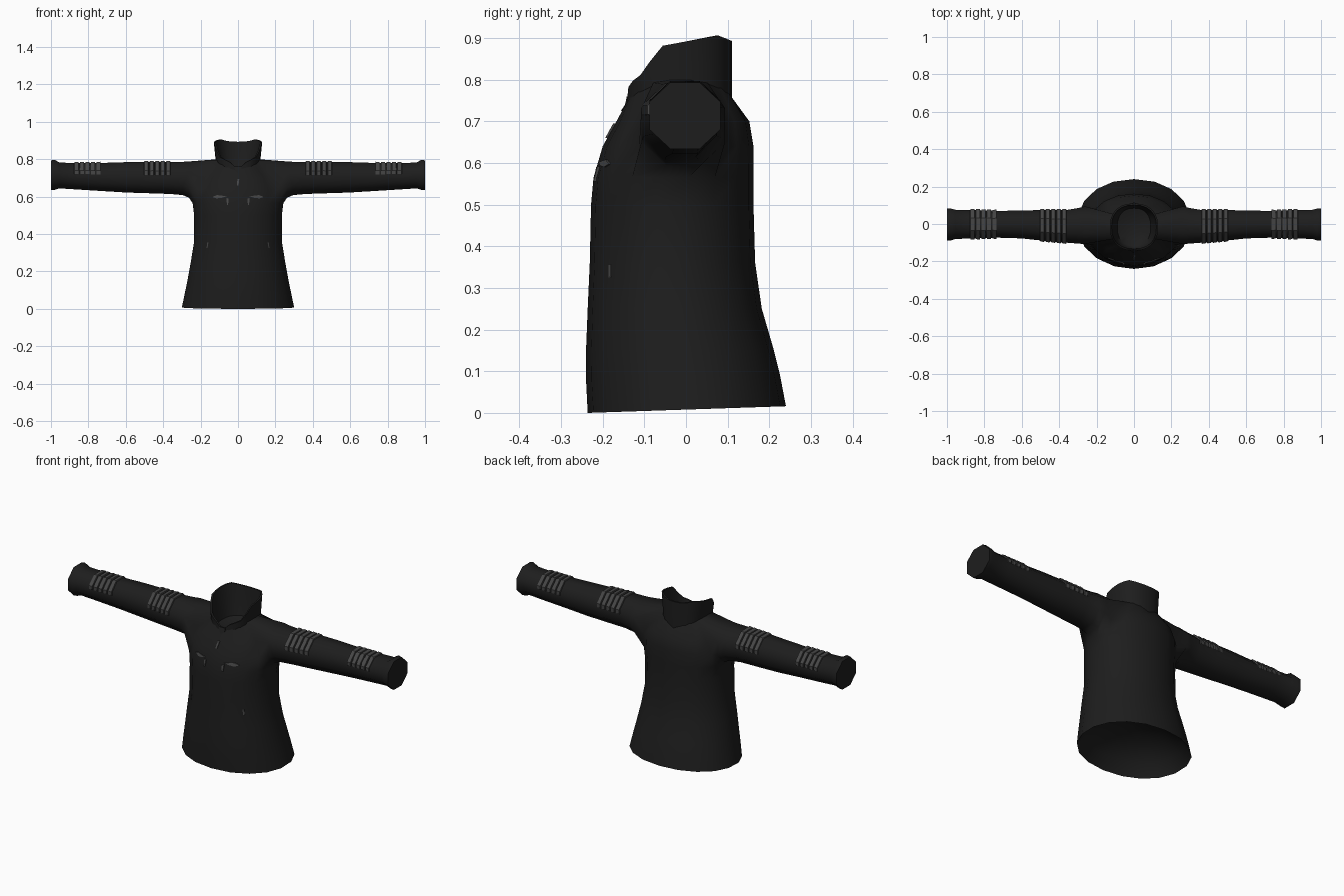
import bpy, bmesh, math
from math import sin, cos, pi

if "Cube" in bpy.data.objects:
    bpy.data.objects.remove(bpy.data.objects["Cube"])


def material(name, v):
    m = bpy.data.materials.new(name)
    m.diffuse_color = (v, v, v, 1)
    m.use_nodes = True
    m.node_tree.nodes["Principled BSDF"].inputs["Base Color"].default_value = m.diffuse_color
    return m


CLOTH = material("black cloth", 0.0125)
GREY = material("grey rubber", 0.06)


def lerp(table, t):
    """Interpolate rows of (key, values...) at key t."""
    if t <= table[0][0]:
        return table[0][1:]
    for a, b in zip(table, table[1:]):
        if t <= b[0]:
            f = (t - a[0]) / (b[0] - a[0])
            return tuple(p + (q - p) * f for p, q in zip(a[1:], b[1:]))
    return table[-1][1:]


def finish(name, bm, mat, angle=50, mirror=False):
    bmesh.ops.recalc_face_normals(bm, faces=bm.faces)
    me = bpy.data.meshes.new(name)
    bm.to_mesh(me)
    bm.free()
    me.materials.append(mat)
    ob = bpy.data.objects.new(name, me)
    bpy.context.collection.objects.link(ob)
    if mirror:
        ob.modifiers.new("mirror", 'MIRROR')
    bpy.ops.object.select_all(action='DESELECT')
    ob.select_set(True)
    bpy.context.view_layer.objects.active = ob
    bpy.ops.object.shade_smooth_by_angle(angle=math.radians(angle))
    return ob


def add_rings(bm, rings, closed=True, skip=lambda row, col: False):
    """Join successive rings of points with quads."""
    vs = [[bm.verts.new(p) for p in r] for r in rings]
    n = len(rings[0])
    for row, (a, b) in enumerate(zip(vs, vs[1:])):
        for i in range(n if closed else n - 1):
            if not skip(row, i):
                j = (i + 1) % n
                bm.faces.new((a[i], a[j], b[j], b[i]))
    return vs


def loft(name, rings, mat, cap_start=False, cap_end=False, closed=True, **kw):
    bm = bmesh.new()
    vs = add_rings(bm, rings, closed)
    if cap_start:
        bm.faces.new(vs[0])
    if cap_end:
        bm.faces.new(vs[-1])
    return finish(name, bm, mat, **kw)


def power(v, e):
    return math.copysign(abs(v) ** e, v)


def oval(hw, yf, yb, n=18, e=0.95, shift=.5):
    """Horizontal rounded outline, from front limit yf to back limit yb."""
    c, h = (yf + yb) / 2, (yb - yf) / 2
    angles = [2 * pi * (i + shift) / n for i in range(n)]
    return [(hw * power(cos(a), e), c + h * power(sin(a), e)) for a in angles]


# Torso: height, half width, front, back
TORSO = [(0, .304, -.236, .240), (.08, .288, -.24, .226), (.15, .274, -.24, .21),
         (.25, .256, -.236, .182), (.36, .238, -.231, .166), (.50, .238, -.228, .162),
         (.565, .246, -.222, .162), (.64, .244, -.20, .162), (.70, .21, -.167, .152),
         (.745, .119, -.139, .112)]
# Sleeves: distance out, front, back, bottom, top
SLEEVE = [(.262, -.107, .094, .594, .788), (.295, -.105, .086, .608, .786),
          (.36, -.10, .075, .614, .785), (.48, -.09, .075, .618, .785),
          (.60, -.077, .072, .622, .784), (.73, -.073, .07, .63, .78), (.86, -.077, .075, .638, .779),
          (.955, -.08, .076, .644, .782), (.98, -.088, .083, .636, .797), (1.0, -.088, .083, .634, .793)]


def section(x, grow=0):
    """Octagonal sleeve cross-section."""
    yf, yb, zb, zt = lerp(SLEEVE, x)
    r = cos(pi / 8)
    hy, hz = (yb - yf) / 2 / r + grow, (zt - zb) / 2 / r + grow
    return [(x, (yf + yb) / 2 + hy * cos(pi / 8 + i * pi / 4),
             (zb + zt) / 2 + hz * sin(pi / 8 + i * pi / 4)) for i in range(8)]


# Jacket body: hollow hem, torso with armholes, sleeves joined to them
rings = [[(x * s, y * s, z) for x, y in oval(.304, -.236, .240)]
         for z, s in ((.15, .04), (.13, .5), (.07, .86))]
for z, *row in TORSO[:-1]:
    tilt = max(0, 1 - z / .2) * .016
    rings.append([(x, y, z + tilt * (y + .236) / .476) for x, y in oval(*row)])
z, *row = TORSO[-1]
rings.append([(x, y, z + .055 * abs(x) / row[0]) for x, y in oval(*row)])

bm = bmesh.new()
FIRST = len(rings) - 4
HOLE = (16, 17, 0, 7, 8, 9)
body = add_rings(bm, rings, skip=lambda r, c: r >= FIRST and c in HOLE)
bm.faces.new(body[0])
for side, cols in ((1, (1, 0, 17, 16)), (-1, (7, 8, 9, 10))):
    arm = add_rings(bm, [[(side * x, y, z) for x, y, z in section(r[0])] for r in SLEEVE])
    bm.faces.new(arm[-1])
    o = arm[0]
    low, mid1, mid2, top = [[ring[c] for c in cols] for ring in body[FIRST:]]
    for k in range(3):
        bm.faces.new((o[k], o[k + 1], top[k + 1], top[k]))
        bm.faces.new((o[7 - k], o[6 - k], low[k + 1], low[k]))
    for c, up, down in ((0, o[0], o[7]), (3, o[3], o[4])):
        bm.faces.new((up, top[c], mid2[c]))
        bm.faces.new((up, mid2[c], mid1[c], down))
        bm.faces.new((down, mid1[c], low[c]))
finish("jacket_body", bm, CLOTH, angle=70)

# Grey raised ribs over the upper half of the sleeves
for label, start in (("upper_arm", .36), ("forearm", .733)):
    for k in range(5):
        x = start + k * .0295
        prof = []
        for dx, g in ((0, -.004), (.003, .007), (.023, .005), (.026, -.004)):
            s = section(x + dx, g)
            ends = [tuple(a + .3 * (b - a) for a, b in zip(s[i], s[j])) for i, j in ((0, 7), (3, 4))]
            prof.append([ends[0]] + s[:4] + [ends[1]])
        loft(f"{label}_rib_{k + 1}", prof, GREY, closed=False, angle=30, mirror=True)

# Collar: standing rim, lower and split at the front
RIM = [(-1, .745), (-.965, .79), (-.70, .815), (-.38, .88), (.75, .906), (1, .893)]


def collar_oval(t):
    return oval(.112 + .017 * t, -.142, .11, 24, .85, 0)


def collar_ring(t, scale=1.0):
    """t runs from the base (0) to the rim (1)."""
    pts = []
    for x, y in collar_oval(t):
        top = lerp(RIM, (y + .016) / .126)[0]
        pts.append((x * scale, -.016 + (y + .016) * scale, .72 + (top - .72) * t))
    return pts


outer = [collar_ring(t) for t in (0, .5, 1)]
inner = [collar_ring(t, s) for t, s in ((1, .93), (.5, .88))]
bowl = [[(x * s, -.016 + (y + .016) * s, z) for x, y in collar_oval(0)]
        for s, z in ((.8, .732), (.4, .715))]
loft("collar", outer + inner + bowl, CLOTH, cap_end=True)


def front_y(x, z):
    hw, yf, yb = lerp(TORSO, z)
    c, h = (yf + yb) / 2, (yb - yf) / 2
    return c - h * math.sqrt(max(0, 1 - (x / hw) ** 2))


def plate(name, points, mat, mirror=False, lift=.005):
    """Thin plate laid on the chest, outlined in x and z."""
    front = [(x, front_y(x, z) - lift, z) for x, z in points]
    back = [(x, y + lift + .002, z) for x, y, z in front]
    loft(name, [front, back], mat, cap_start=True, cap_end=True, angle=30, mirror=mirror)


# Flap below the throat opening, zip pulls and pocket trims
plate("throat_flap", [(-.02, .76), (.02, .76), (.018, .74), (0, .725), (-.014, .74)], CLOTH)
plate("centre_zip_pull", [(-.006, .66), (.003, .66), (.007, .695), (-.003, .695)], GREY)
plate("chest_pocket_trim", [(.085, .594), (.115, .59), (.138, .598), (.112, .608), (.06, .602)],
      GREY, mirror=True)
plate("chest_zip_pull", [(.053, .555), (.059, .555), (.062, .592), (.05, .59)], GREY, mirror=True)
plate("side_zip_pull", [(.163, .325), (.168, .325), (.165, .355), (.158, .355)], GREY, mirror=True)
